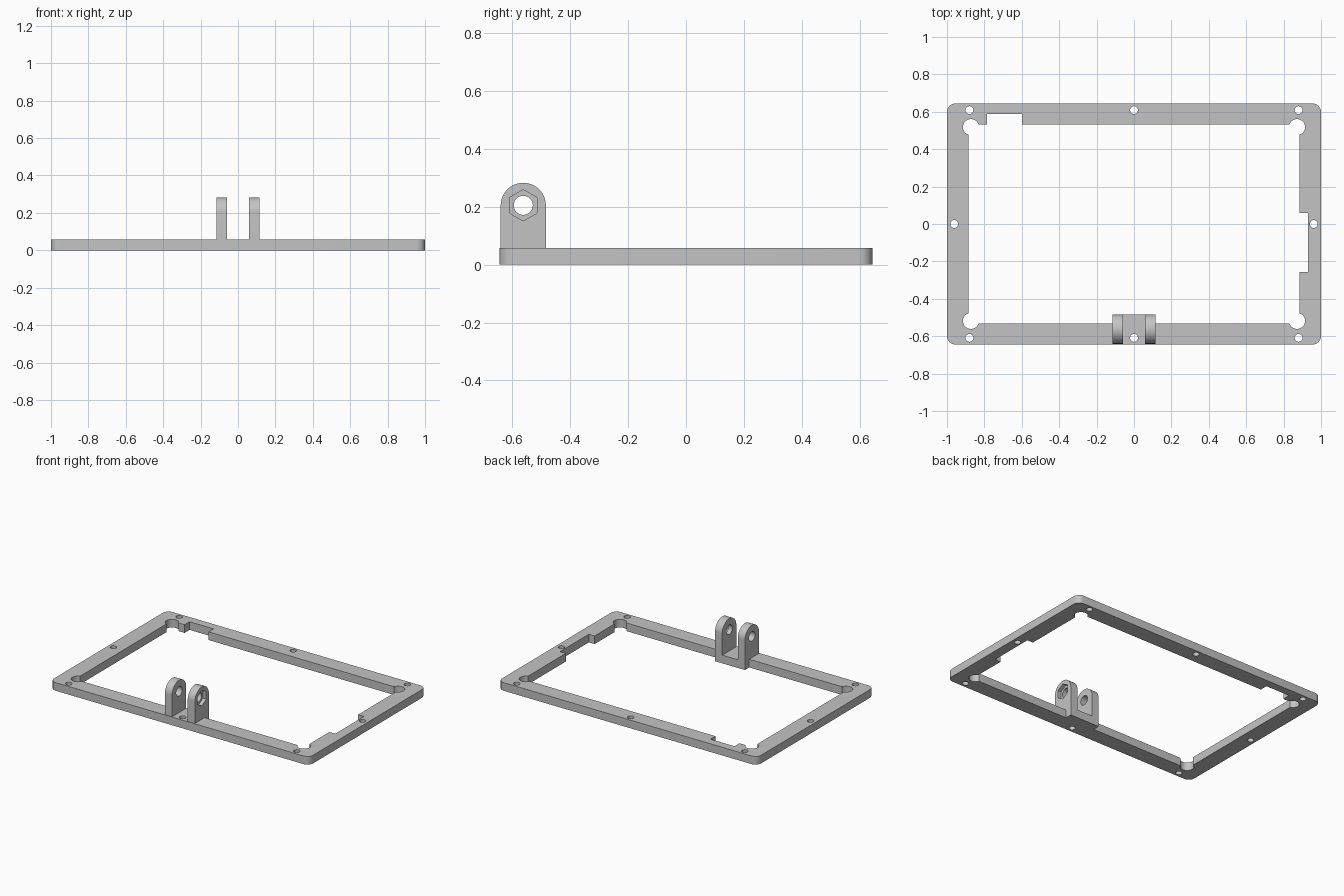
import bpy, bmesh
from math import pi, radians, cos, sin
from mathutils import Matrix, Vector

cube = bpy.data.objects.get("Cube")
if cube:
    bpy.data.objects.remove(cube, do_unlink=True)

grey = bpy.data.materials.new("plain grey")
grey.use_nodes = True
colour = (0.55, 0.55, 0.55, 1)
grey.diffuse_color = colour
grey.node_tree.nodes["Principled BSDF"].inputs["Base Color"].default_value = colour

T = 0.057                     # frame thickness
W, D = 1.0, 0.644             # outer half sizes
IW, ID = 0.885, 0.532         # opening half sizes
LY, LZ, LR = -0.5625, 0.205, 0.078   # lug eye centre and radius


def arc(cx, cy, r, a0, a1, n):
    return [(cx + r * cos(a0 + (a1 - a0) * i / n),
             cy + r * sin(a0 + (a1 - a0) * i / n)) for i in range(n + 1)]


def circle(cx, cy, r, n=32, start=0):
    return arc(cx, cy, r, start, start + 2 * pi, n)[:-1]


def rect(x0, x1, y0, y1):
    return [(x0, y0), (x1, y0), (x1, y1), (x0, y1)]


def prism(name, pts, a, b, along_x=False):
    """Extrude a profile from a to b, upward or along x (profile is then y, z)."""
    bm = bmesh.new()
    face = bm.faces.new([bm.verts.new((p[0], p[1], a)) for p in pts])
    ext = bmesh.ops.extrude_face_region(bm, geom=[face])
    top = [v for v in ext["geom"] if isinstance(v, bmesh.types.BMVert)]
    bmesh.ops.translate(bm, verts=top, vec=Vector((0, 0, b - a)))
    if along_x:
        turn = Matrix(((0, 0, 1), (1, 0, 0), (0, 1, 0))).to_4x4()
        bmesh.ops.transform(bm, matrix=turn, verts=bm.verts)
    bmesh.ops.recalc_face_normals(bm, faces=bm.faces)
    mesh = bpy.data.meshes.new(name)
    bm.to_mesh(mesh)
    bm.free()
    mesh.materials.append(grey)
    ob = bpy.data.objects.new(name, mesh)
    bpy.context.scene.collection.objects.link(ob)
    return ob


def carve(ob, cutters):
    """Subtract the cutters, bake the result and remove them."""
    for c in cutters:
        c.hide_render = True
        mod = ob.modifiers.new("cut", 'BOOLEAN')
        mod.operation, mod.solver, mod.object = 'DIFFERENCE', 'EXACT', c
    deps = bpy.context.evaluated_depsgraph_get()
    mesh = bpy.data.meshes.new_from_object(ob.evaluated_get(deps))
    ob.modifiers.clear()
    ob.data = mesh
    for c in cutters:
        bpy.data.objects.remove(c, do_unlink=True)


# Frame with rounded outer corners
R = 0.045
outline = []
for i, (sx, sy) in enumerate([(1, 1), (-1, 1), (-1, -1), (1, -1)]):
    outline += arc(sx * (W - R), sy * (D - R), R, i * pi / 2, (i + 1) * pi / 2, 8)
frame = prism("frame", outline, 0, T)

# Opening, side and back notches, corner reliefs, screw holes
cuts = [rect(-IW, IW, -ID, ID),
        rect(0.8, 0.93, -0.257, 0.06),
        rect(-0.785, -0.6, 0.45, 0.587)]
cuts += [circle(sx * 0.872, sy * 0.518, 0.043) for sx in (-1, 1) for sy in (-1, 1)]
cuts += [circle(x, sy * 0.609, 0.021, 24) for x in (-0.88, 0, 0.88) for sy in (-1, 1)]
cuts += [circle(sx * 0.961, 0, 0.021, 24) for sx in (-1, 1)]
carve(frame, [prism("cutter", c, -0.1, 0.2) for c in cuts])

# Pad widening the front rail under the lugs
pad = prism("lug_pad", rect(-0.115, 0.115, -ID, LY + LR), 0, T)

# Pair of round-topped lugs with a pin hole, and a nut pocket on the left one
profile = [(LY - LR, T), (LY + LR, T)] + arc(LY, LZ, LR, 0, pi, 24)
lugs = []
for name, x0, x1 in (("right_lug", -0.115, -0.06), ("left_lug", 0.06, 0.115)):
    lug = prism(name, profile, x0, x1, True)
    tools = [prism("cutter", circle(LY, LZ, 0.033), x0 - 0.1, x1 + 0.1, True)]
    if x0 > 0:
        tools.append(prism("cutter", circle(LY, LZ, 0.054, 6, pi / 2), x1 - 0.025, x1 + 0.1, True))
    carve(lug, tools)
    lugs.append(lug)

# Smooth the round walls, keep the edges sharp
bpy.ops.object.select_all(action='DESELECT')
for ob in [frame, pad] + lugs:
    ob.select_set(True)
bpy.context.view_layer.objects.active = frame
bpy.ops.object.shade_smooth_by_angle(angle=radians(30))
